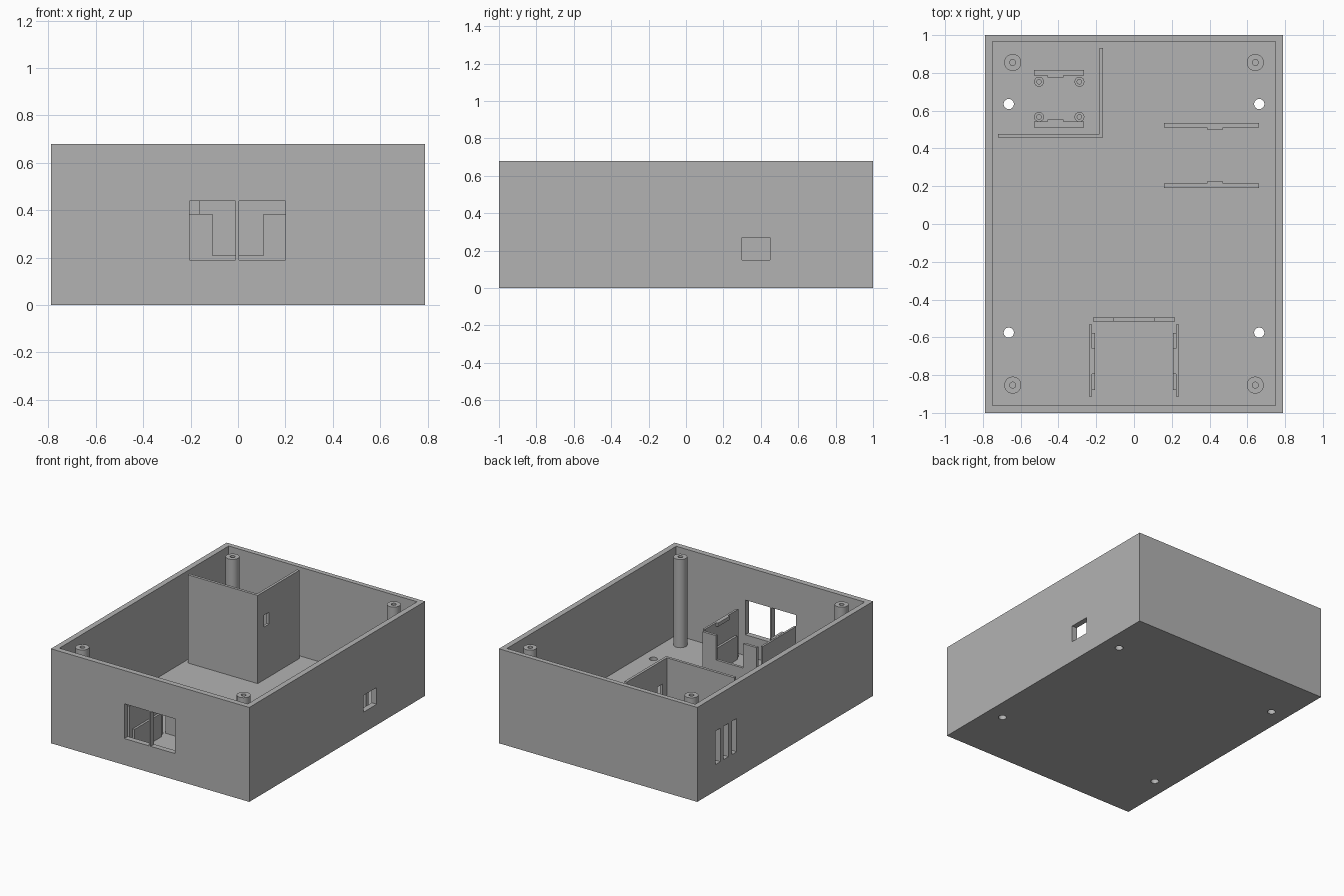
import bpy

if "Cube" in bpy.data.objects:
    bpy.data.objects.remove(bpy.data.objects["Cube"], do_unlink=True)

grey = bpy.data.materials.new("plain_grey")
grey.use_nodes = True
GREY = (0.45, 0.45, 0.45, 1)
grey.diffuse_color = GREY
grey.node_tree.nodes["Principled BSDF"].inputs["Base Color"].default_value = GREY


def box(name, x0, x1, y0, y1, z0, z1):
    bpy.ops.mesh.primitive_cube_add(size=1)
    ob = bpy.context.object
    ob.name = name
    ob.location = ((x0 + x1) / 2, (y0 + y1) / 2, (z0 + z1) / 2)
    ob.scale = (x1 - x0, y1 - y0, z1 - z0)
    bpy.ops.object.transform_apply(location=True, rotation=False, scale=True)
    ob.data.materials.append(grey)
    return ob


def cylinder(name, x, y, r, z0, z1):
    bpy.ops.mesh.primitive_cylinder_add(vertices=32, radius=r, depth=z1 - z0,
                                        location=(x, y, (z0 + z1) / 2))
    ob = bpy.context.object
    ob.name = name
    bpy.ops.object.transform_apply(location=True, rotation=False, scale=True)
    ob.data.materials.append(grey)
    return ob


def cut(target, *cutters):
    # Subtract each cutter for good, then delete it
    for c in cutters:
        bpy.ops.object.select_all(action='DESELECT')
        target.select_set(True)
        bpy.context.view_layer.objects.active = target
        m = target.modifiers.new("cut", 'BOOLEAN')
        m.operation, m.solver, m.object = 'DIFFERENCE', 'EXACT', c
        bpy.ops.object.modifier_apply(modifier=m.name)
        bpy.data.objects.remove(c, do_unlink=True)


def smooth(ob):
    bpy.ops.object.select_all(action='DESELECT')
    ob.select_set(True)
    bpy.context.view_layer.objects.active = ob
    bpy.ops.object.shade_smooth_by_angle()


def hollow_post(name, x, y, r, bore, top, depth):
    post = cylinder(name, x, y, r, FLOOR - 0.005, top)
    cut(post, cylinder("bore", x, y, bore, top - depth, top + 0.05))
    smooth(post)


W, H, FLOOR, WALL = 0.79, 0.68, 0.04, 0.04

# Open case with port windows, vents and floor holes
case = box("case", -W, W, -1, 1, 0, H)
cut(case, box("cavity", -W + WALL, W - WALL, -1 + WALL, 0.965, FLOOR, 1))
cut(case,
    box("window", -0.205, -0.01, -1.1, -0.9, 0.19, 0.44),
    box("window", 0.005, 0.2, -1.1, -0.9, 0.19, 0.44),
    box("side_port", 0.7, 0.9, 0.3, 0.45, 0.15, 0.27))
for y in (0.765, 0.672, 0.579):
    cut(case, box("vent", -0.9, -0.7, y - 0.027, y + 0.027, 0.19, 0.43))
for x in (-0.663, 0.663):
    for y in (-0.575, 0.635):
        cut(case, cylinder("floor_hole", x, y, 0.027, -0.1, 0.1))
smooth(case)

# Corner screw posts
for x in (-0.642, 0.642):
    for y in (-0.853, 0.855):
        hollow_post("corner_post", x, y, 0.045, 0.016, 0.675, 0.15)

# L-shaped partition with a cable opening
box("partition_front", -0.72, -0.163, 0.457, 0.477, FLOOR, 0.675)
side = box("partition_side", -0.182, -0.163, 0.477, 0.933, FLOOR, 0.675)
cut(side, box("cable_opening", -0.3, -0.1, 0.53, 0.585, 0.42, 0.505))


def clip_rail(name, x0, x1, outer, inner, top, c0, c1):
    # Wall along x with a small hook at the top of its inner face
    s = 1 if inner > outer else -1
    box(name, x0, x1, min(outer, inner), max(outer, inner), FLOOR, top)
    hook = sorted((inner - s * 0.012, inner + s * 0.01))
    box(name + "_hook", c0, c1, hook[0], hook[1], top - 0.03, top + 0.001)


# Board holder by the side port
clip_rail("side_rail_back", 0.16, 0.663, 0.536, 0.51, 0.19, 0.387, 0.47)
clip_rail("side_rail_front", 0.16, 0.663, 0.19, 0.214, 0.19, 0.387, 0.47)

# Board holder inside the partition
clip_rail("sensor_rail_back", -0.53, -0.265, 0.814, 0.786, 0.17, -0.459, -0.374)
clip_rail("sensor_rail_front", -0.53, -0.265, 0.512, 0.542, 0.17, -0.459, -0.374)
for x in (-0.503, -0.289):
    for y in (0.567, 0.753):
        hollow_post("sensor_post", x, y, 0.026, 0.012, 0.1, 0.05)

# Front cradle: notched back stop and two ledged sides with hooks
stop = box("cradle_stop", -0.216, 0.216, -0.515, -0.496, FLOOR, 0.385)
cut(stop, box("notch", -0.108, 0.108, -0.6, -0.4, 0.21, 0.5))
for s, label in ((-1, "right"), (1, "left")):
    def side_box(part, a, b, y0, y1, z0, z1):
        x0, x1 = sorted((s * a, s * b))
        box("cradle_" + part + "_" + label, x0, x1, y0, y1, z0, z1)
    side_box("wall", 0.223, 0.238, -0.914, -0.533, FLOOR, 0.385)
    side_box("ledge", 0.207, 0.223, -0.88, -0.576, FLOOR, 0.21)
    side_box("hook", 0.207, 0.226, -0.793, -0.66, 0.36, 0.386)
